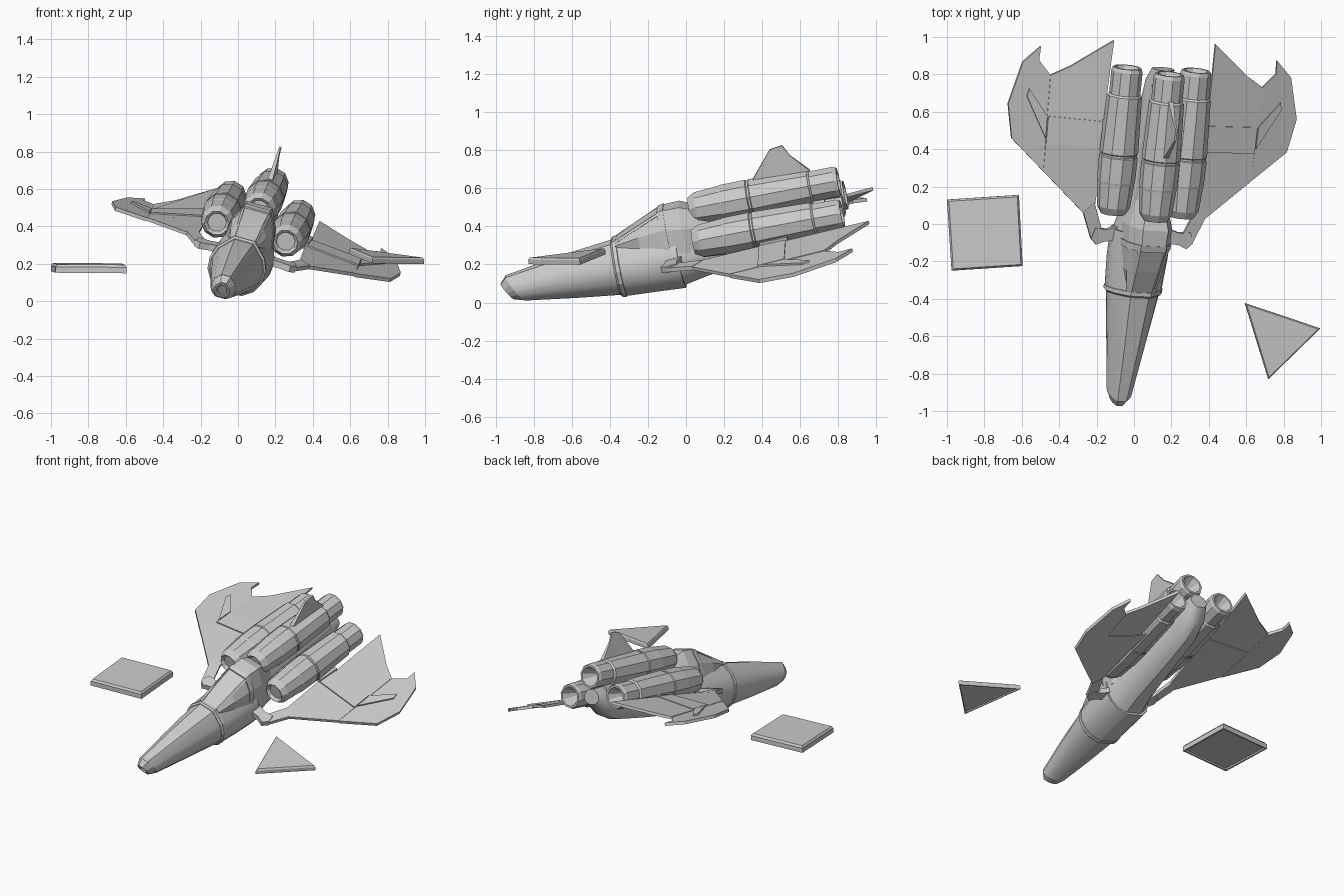
import bpy, bmesh, math
from mathutils import Vector, Matrix

# Ship frame: sideways, backward, up axes of the banked craft
back = Vector((0.0978, 0.978, 0.186)).normalized()
side = Vector((0.96, -0.045, -0.265))
side = (side - back * side.dot(back)).normalized()
up = side.cross(back)
FRAME = Matrix.Translation((0.045, 0, 0.25)) @ Matrix((side, back, up)).transposed().to_4x4()


def make(name, verts, faces, world=False, smooth=False):
    me = bpy.data.meshes.new(name)
    bm = bmesh.new()
    vs = [bm.verts.new(v) for v in verts]
    for f in faces:
        bm.faces.new([vs[i] for i in f])
    bmesh.ops.recalc_face_normals(bm, faces=bm.faces)
    bm.to_mesh(me)
    bm.free()
    ob = bpy.data.objects.new(name, me)
    bpy.context.collection.objects.link(ob)
    if not world:
        ob.matrix_world = FRAME
    if smooth:
        bpy.ops.object.select_all(action='DESELECT')
        ob.select_set(True)
        bpy.context.view_layer.objects.active = ob
        bpy.ops.object.shade_smooth_by_angle(angle=math.radians(32))
    return ob


def loft(name, rings, **kw):
    n = len(rings[0])
    verts = [v for r in rings for v in r]
    faces = [list(range(n)), list(range(len(verts) - n, len(verts)))]
    for k in range(len(rings) - 1):
        for i in range(n):
            j = (i + 1) % n
            faces.append([k * n + i, k * n + j, (k + 1) * n + j, (k + 1) * n + i])
    return make(name, verts, faces, **kw)


# Hull cross-section: flat top strip, sloped shoulders, rounded belly
HALF = [(0.36, 1), (0.84, 0.5), (1, 0.08), (0.97, -0.35), (0.76, -0.72), (0.4, -0.96)]
HULL = HALF + [(-x, z) for x, z in reversed(HALF)]


def hull(q, w, h, c=0.0, shear=0.0):
    drift = min(0.0, 0.032 * q - 0.002)  # the nose veers slightly sideways
    return [(x * w + drift, q - shear * z * h, c + z * h) for x, z in HULL]


loft("nose", [hull(-0.36, 0.143, 0.143), hull(-0.64, 0.106, 0.112, -0.006, 0.3),
              hull(-0.92, 0.068, 0.072, -0.012, 0.55)], smooth=True)
loft("nose_tip", [hull(-0.918, 0.068, 0.072, -0.012, 0.55), hull(-0.965, 0.042, 0.046, -0.022, 0.6),
                  hull(-0.965, 0.028, 0.03, -0.022, 0.6), hull(-0.945, 0.024, 0.026, -0.022, 0.6)])
loft("collar", [hull(-0.375, 0.145, 0.145), hull(-0.365, 0.156, 0.156),
                hull(-0.345, 0.156, 0.156), hull(-0.34, 0.149, 0.149)])
loft("cockpit_hull", [hull(-0.345, 0.152, 0.152), hull(-0.18, 0.162, 0.158),
                      hull(-0.03, 0.16, 0.166)], smooth=True)
loft("rear_hull", [hull(-0.03, 0.148, 0.15), hull(0.1, 0.12, 0.14, 0.015),
                   hull(0.45, 0.092, 0.125, 0.03), hull(0.68, 0.082, 0.115, 0.045),
                   hull(0.8, 0.075, 0.09, 0.07), hull(0.87, 0.06, 0.05, 0.105)], smooth=True)


# Canopy: trapezoid sections (position, base half width, top half width, base height, top height)
def trap(q, wb, wt, hb, ht):
    m = (wb + wt) / 2 + 0.018
    d = min(0.0, 0.032 * q)
    pts = [(-wb, hb), (-m, hb + (ht - hb) * 0.55), (-wt, ht)]
    pts += [(-x, z) for x, z in reversed(pts)]
    return [(x + d, q, z) for x, z in pts]


loft("canopy", [trap(-0.35, 0.07, 0.055, 0.12, 0.152), trap(-0.22, 0.105, 0.06, 0.1, 0.215),
                trap(-0.09, 0.13, 0.065, 0.08, 0.268)])
loft("canopy_frame", [trap(-0.1, 0.133, 0.07, 0.07, 0.272), trap(-0.065, 0.136, 0.07, 0.07, 0.28)])
loft("dorsal_hump", [trap(-0.065, 0.13, 0.066, 0.06, 0.276), trap(0.02, 0.13, 0.07, 0.04, 0.278),
                     trap(0.075, 0.11, 0.06, 0.04, 0.255), trap(0.16, 0.08, 0.05, 0.04, 0.2)])
loft("engine_pylon", [trap(0.1, 0.09, 0.04, 0.05, 0.2), trap(0.78, 0.06, 0.03, 0.05, 0.2)])
for sx, label in ((-1, "left_"), (1, "right_")):
    rail = [[(sx * (x + 0.006) + 0.032 * q, q, z)
             for x, z in ((w, h), (w + 0.012, h - 0.012), (w - 0.006, h - 0.02))]
            for q, w, h in ((-0.35, 0.05, 0.158), (-0.08, 0.062, 0.276))]
    loft(label + "canopy_rail", rail)

# Engines: faceted nacelles with shallow intake and hollow nozzle (position, radius)
PROFILE = [(0.09, 0.05), (0.075, 0.058), (0.07, 0.066), (0.11, 0.089), (0.24, 0.099), (0.25, 0.102),
           (0.385, 0.104), (0.39, 0.099), (0.4, 0.099), (0.405, 0.104), (0.715, 0.094), (0.725, 0.084),
           (0.85, 0.084), (0.87, 0.077), (0.87, 0.064), (0.77, 0.02)]
for name, cs, ch in (("left_engine", -0.2, 0.107), ("right_engine", 0.182, 0.107), ("top_engine", 0, 0.237)):
    loft(name, [[(cs + r * math.cos(math.tau * (i + 0.5) / 10), q, ch + r * math.sin(math.tau * (i + 0.5) / 10))
                 for i in range(10)] for q, r in PROFILE])

# Tail fin: thin blade on the top engine
FIN = [(0.42, 0.325), (0.55, 0.478), (0.618, 0.487), (0.648, 0.425), (0.735, 0.325)]
loft("tail_fin", [[(x * (1 if h < 0.4 else 0.4), q, h) for q, h in FIN] for x in (-0.014, 0.014)])

# Wings: drooping, slightly twisted panels; the two sides flex differently
FLEX = {-1: (0.012, 0.077, -0.04, -0.44, -0.08), 1: (0.016, 0.044, -0.12, 0.05, -0.1)}


def plate(name, pts, sx, t, lift=0.0):
    a, b, c, d, tip = FLEX[sx]

    def h(s, q):
        inner = max(0.0, min(s, 0.575) - 0.28)
        return a + b * q + (c + d * q) * inner + tip * max(0.0, s - 0.575) + lift
    loft(name, [[(sx * s, q, h(s, q) + k) for s, q in pts] for k in (-t / 2, t / 2)])


for sx, label in ((-1, "left_"), (1, "right_")):
    plate(label + "wing_root", [(0.1, -0.09), (0.2, -0.1), (0.25, -0.12), (0.28, -0.09),
                                (0.265, -0.03), (0.2, -0.035), (0.1, 0.0)], sx, 0.035)
    plate(label + "wing_arm", [(0.225, -0.04), (0.28, -0.09), (0.34, 0.055), (0.285, 0.11)], sx, 0.022)
    plate(label + "wing_front", [(0.28, 0.1), (0.34, 0.05), (0.575, 0.26), (0.575, 0.42), (0.272, 0.42)], sx, 0.018)
    plate(label + "wing_middle", [(0.272, 0.415), (0.575, 0.415), (0.575, 0.56), (0.272, 0.56)], sx, 0.028, 0.003)
    plate(label + "wing_rear", [(0.29, 0.555), (0.58, 0.555), (0.58, 0.78), (0.485, 0.84), (0.285, 1.01)],
          sx, 0.018, 0.002)
    plate(label + "wing_outer", [(0.575, 0.26), (0.76, 0.425), (0.795, 0.61), (0.735, 0.84), (0.645, 0.93),
                                 (0.648, 0.855), (0.58, 0.78)], sx, 0.02, -0.003)
    plate(label + "wing_blade", [(0.58, 0.44), (0.7, 0.66), (0.69, 0.70), (0.58, 0.56)], sx, 0.018, 0.008)
    plate(label + "wing_hinge", [(0.26, 0.42), (0.285, 0.42), (0.295, 0.57), (0.25, 0.57)], sx, 0.04, 0.01)


# Loose slabs beside the ship: slightly tapered, with a rim and recessed underside
def slab(name, top, t):
    top = [Vector(v) for v in top]
    c = sum(top, Vector()) / len(top)
    n = (top[1] - top[0]).cross(top[2] - top[0]).normalized()
    n = n if n.z > 0 else -n
    ring = lambda k, d: [c + (v - c) * k - n * d for v in top]
    loft(name, [ring(0.95, 0), ring(1.0, t * 0.3), ring(1.0, t), ring(0.94, t), ring(0.94, t * 0.75)], world=True)


slab("square_slab", [(-1.0, 0.13, 0.205), (-0.615, 0.155, 0.202), (-0.595, -0.225, 0.194),
                     (-0.975, -0.25, 0.197)], 0.045)
slab("triangle_slab", [(0.595, -0.425, 0.287), (0.997, -0.56, 0.232), (0.72, -0.83, 0.235)], 0.034)
